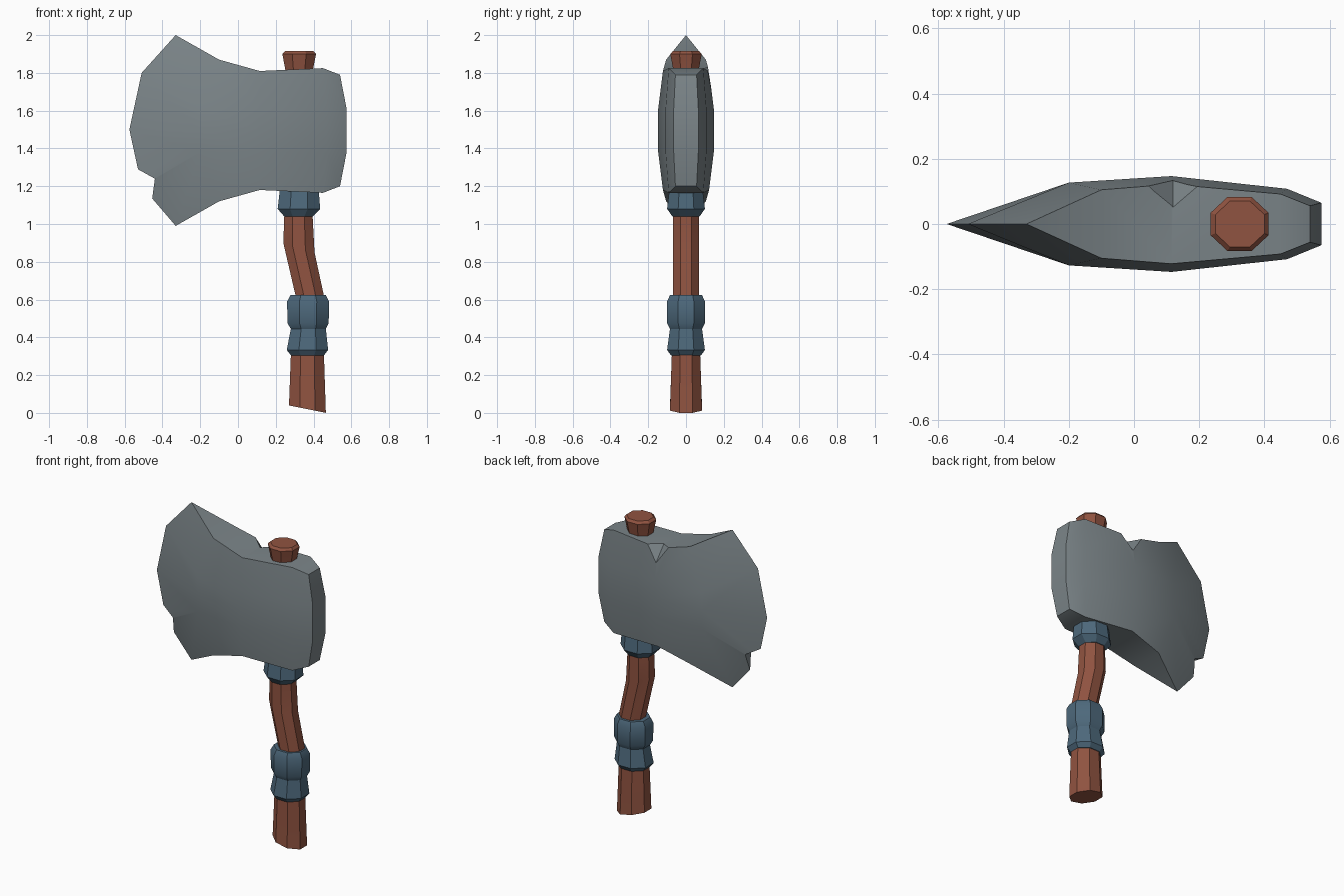
import bpy, bmesh, math

if "Cube" in bpy.data.objects:
    bpy.data.objects.remove(bpy.data.objects["Cube"])


def material(name, rgb):
    m = bpy.data.materials.new(name)
    m.diffuse_color = (*rgb, 1)
    m.use_nodes = True
    m.node_tree.nodes["Principled BSDF"].inputs["Base Color"].default_value = m.diffuse_color
    return m


STEEL = material("grey steel", (0.20, 0.235, 0.25))
WOOD = material("red brown wood", (0.28, 0.087, 0.052))
WRAP = material("blue wrap", (0.075, 0.14, 0.20))


def finish(name, bm, mat):
    bmesh.ops.recalc_face_normals(bm, faces=bm.faces)
    me = bpy.data.meshes.new(name)
    bm.to_mesh(me)
    bm.free()
    ob = bpy.data.objects.new(name, me)
    bpy.context.collection.objects.link(ob)
    me.materials.append(mat)
    return ob


def hull(name, points):
    bm = bmesh.new()
    for p in points:
        bm.verts.new(p)
    bmesh.ops.convex_hull(bm, input=bm.verts)
    return finish(name, bm, STEEL)


def octagon_loft(name, rings, mat):
    """Each ring: z, left x, right x, half depth, slope of z along x."""
    bm = bmesh.new()
    loops = []
    k = 1 / math.cos(math.pi / 8)
    for z, x0, x1, ry, slope in rings:
        loop = []
        for i in range(8):
            a = math.pi / 8 + i * math.pi / 4
            dx = (x1 - x0) / 2 * k * math.cos(a)
            loop.append(bm.verts.new(((x0 + x1) / 2 + dx, ry * k * math.sin(a), z + slope * dx)))
        loops.append(loop)
    for a, b in zip(loops, loops[1:]):
        for i in range(8):
            j = (i + 1) % 8
            bm.faces.new((a[i], a[j], b[j], b[i]))
    bm.faces.new(loops[0])
    bm.faces.new(loops[-1])
    return finish(name, bm, mat)


# Axe head: cutting edge plus mirrored columns of five rows
MID = 1.495
edge = [(-0.33, 2.0), (-0.51, 1.8), (-0.575, 1.5), (-0.51, 1.2), (-0.33, 0.99)]
# top x, top half depth, top z, middle x, middle half depth
columns = [(-0.10, 0.105, 1.87, -0.20, 0.127),
           (0.115, 0.122, 1.81, 0.115, 0.147),
           (0.45, 0.092, 1.825, 0.47, 0.108),
           (0.54, 0.056, 1.79, 0.575, 0.065)]
bm = bmesh.new()
edge_verts = [bm.verts.new((x, 0, z)) for x, z in edge]
sides = []
for s in (-1, 1):
    cols = [edge_verts]
    for tx, ty, tz, mx, my in columns:
        rows = [(tx, ty, tz), (mx, my, 1.61), (mx, my, MID),
                (mx, my, 1.38), (tx, ty, 2 * MID - tz)]
        cols.append([bm.verts.new((x, s * y, z)) for x, y, z in rows])
    for a, b in zip(cols, cols[1:]):
        for i in range(4):
            bm.faces.new((a[i], a[i + 1], b[i + 1], b[i]))
    sides.append(cols)
front, back = sides
for r in (0, 4):
    bm.faces.new((edge_verts[r], front[1][r], back[1][r]))
    for c in range(1, 4):
        bm.faces.new((front[c][r], front[c + 1][r], back[c + 1][r], back[c][r]))
for i in range(4):
    bm.faces.new((front[4][i], front[4][i + 1], back[4][i + 1], back[4][i]))
head = finish("axe_head", bm, STEEL)

# Chips in the cutting edge and in the rear top border
notch = [(-0.53, 1.29), (-0.44, 1.24), (-0.455, 1.13), (-0.65, 1.08), (-0.65, 1.33)]
cutters = [
    hull("edge_chip_cutter", [(x, y, z) for x, z in notch for y in (-0.2, 0.2)]),
    hull("top_chip_cutter", [(0.12, 0.05, 1.812), (0.12, 0.14, 1.71), (0.04, 0.119, 1.83),
                             (0.20, 0.119, 1.815), (0.12, 0.25, 1.9)]),
]
bpy.context.view_layer.objects.active = head
for c in cutters:
    m = head.modifiers.new("chip", 'BOOLEAN')
    m.operation = 'DIFFERENCE'
    m.solver = 'EXACT'
    m.object = c
    bpy.ops.object.modifier_apply(modifier=m.name)
    bpy.data.objects.remove(c)

# Bent wooden handle and the plug showing above the head
handle = octagon_loft("handle", [
    (0.02, 0.27, 0.465, 0.085, -0.2),
    (0.31, 0.28, 0.455, 0.075, 0),
    (0.62, 0.305, 0.455, 0.07, 0),
    (0.875, 0.24, 0.405, 0.07, -0.3),
    (1.04, 0.245, 0.395, 0.068, 0),
    (1.30, 0.25, 0.395, 0.068, 0)], WOOD)
plug = octagon_loft("handle_plug", [
    (1.70, 0.265, 0.38, 0.05, 0),
    (1.82, 0.25, 0.397, 0.068, 0),
    (1.90, 0.235, 0.413, 0.083, 0),
    (1.915, 0.25, 0.40, 0.07, 0)], WOOD)

# Wrapped collar and grip
collar = octagon_loft("collar_wrap", [
    (1.04, 0.245, 0.395, 0.072, 0),
    (1.08, 0.21, 0.435, 0.10, 0),
    (1.21, 0.225, 0.425, 0.085, 0)], WRAP)
grip = octagon_loft("grip_wrap", [
    (0.305, 0.28, 0.455, 0.08, 0),
    (0.333, 0.258, 0.477, 0.10, 0),
    (0.445, 0.28, 0.465, 0.085, 0),
    (0.475, 0.262, 0.48, 0.10, 0),
    (0.59, 0.26, 0.482, 0.10, 0),
    (0.623, 0.278, 0.465, 0.085, 0)], WRAP)

# Smooth cheeks, crisp borders
for ob in (head, handle, plug, collar, grip):
    bpy.ops.object.select_all(action='DESELECT')
    ob.select_set(True)
    bpy.context.view_layer.objects.active = ob
    bpy.ops.object.shade_smooth_by_angle(angle=math.radians(30))
